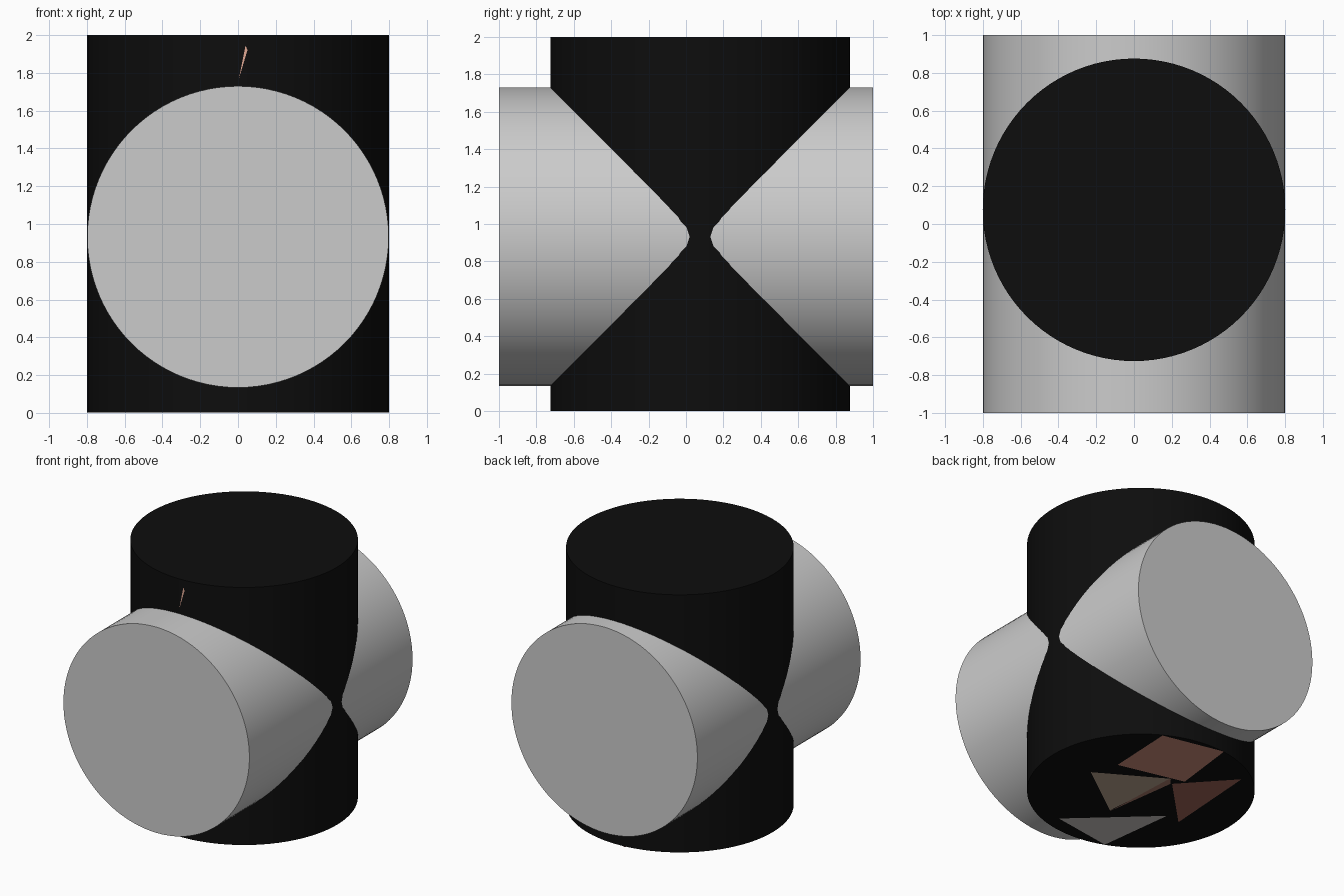
import bpy, bmesh
from math import radians
from mathutils import Vector

if "Cube" in bpy.data.objects:
    bpy.data.objects.remove(bpy.data.objects["Cube"])

CY = 0.075  # y of the upright drum's axis


def material(name, rgb):
    m = bpy.data.materials.new(name)
    m.diffuse_color = (*rgb, 1)
    m.use_nodes = True
    m.node_tree.nodes["Principled BSDF"].inputs["Base Color"].default_value = m.diffuse_color
    return m


def cylinder(name, radius, depth, loc, rot=(0, 0, 0)):
    bpy.ops.mesh.primitive_cylinder_add(vertices=96, radius=radius, depth=depth,
                                        location=loc, rotation=rot)
    ob = bpy.context.object
    ob.name = name
    bpy.ops.object.shade_smooth_by_angle(angle=radians(35))
    return ob


def patch(name, points, rgb):
    me = bpy.data.meshes.new(name)
    me.from_pydata(points, [], [range(len(points))])
    me.materials.append(material(name + "_paint", rgb))
    ob = bpy.data.objects.new(name, me)
    bpy.context.collection.objects.link(ob)


# Upright black drum and the grey drum crossing it
upright = cylinder("upright_cylinder", 0.80, 1.998, (0, CY, 1.001))
upright.data.materials.append(material("black", (0.004, 0.004, 0.004)))
cylinder("crossing_cylinder", 0.798, 2.0, (0, 0, 0.932), (radians(90), 0, 0))

# Painted flakes on the underside, laid out as (across, toward back right)
across, toward = Vector((-0.76, 0.65, 0)), Vector((0.65, 0.76, 0))
flakes = [
    ([(-.16, .37), (.16, .78), (.59, .55), (.31, .13)], (.62, .27, .2)),
    ([(-.35, .27), (.22, .17), (-.22, -.27)], (.5, .38, .28)),
    ([(.22, .10), (.71, .16), (.26, -.44)], (.35, .13, .1)),
    ([(-.58, -.38), (.18, -.35), (-.26, -.75)], (.6, .57, .54)),
    ([(-.22, -.28), (.21, .18), (.21, .10)], (.4, .2, .15)),
]
for i, (pts, rgb) in enumerate(flakes):
    ring = [Vector((0, CY, 0)) + across * u + toward * v for u, v in pts]
    patch(f"underside_flake_{i + 1}", ring, rgb)

# Small flake on the front of the drum
patch("front_flake", [(0.005, -0.727, 1.77), (0.05, -0.727, 1.92),
                      (0.04, -0.727, 1.945)], (.75, .4, .3))
